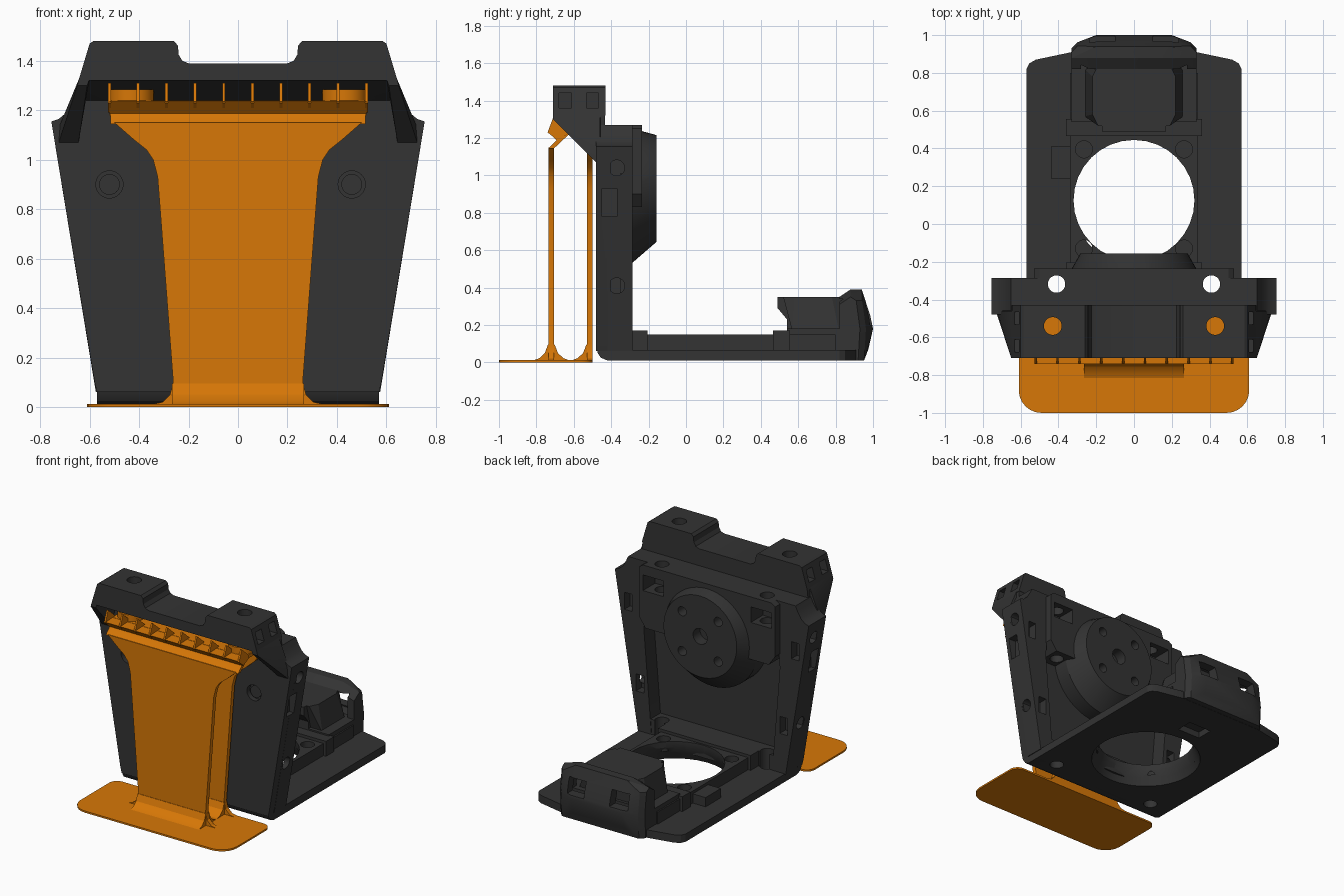
import bpy, bmesh, math
from mathutils import Vector

if "Cube" in bpy.data.objects:
    bpy.data.objects.remove(bpy.data.objects["Cube"])


def material(name, color):
    mat = bpy.data.materials.new(name)
    mat.use_nodes = True
    mat.diffuse_color = color
    mat.node_tree.nodes["Principled BSDF"].inputs["Base Color"].default_value = color
    return mat


BLACK = material("charcoal plastic", (.033, .033, .033, 1))
ORANGE = material("orange plastic", (.68, .185, .002, 1))


def finish(name, bm, mat):
    bmesh.ops.recalc_face_normals(bm, faces=bm.faces[:])
    mesh = bpy.data.meshes.new(name)
    bm.to_mesh(mesh)
    bm.free()
    obj = bpy.data.objects.new(name, mesh)
    bpy.context.scene.collection.objects.link(obj)
    mesh.materials.append(mat)
    return obj


def place(axis, u, v, w):
    """Point from in-plane coordinates u, v and depth w along the axis."""
    return Vector({"x": (w, u, v), "y": (u, w, v), "z": (u, v, w)}[axis])


def prism(name, outline, axis, low, high, mat=BLACK):
    bm = bmesh.new()
    rings = [[bm.verts.new(place(axis, u, v, w)) for u, v in outline] for w in (low, high)]
    for ring in rings:
        bm.faces.new(ring)
    count = len(outline)
    for i in range(count):
        j = (i + 1) % count
        bm.faces.new((rings[0][i], rings[0][j], rings[1][j], rings[1][i]))
    return finish(name, bm, mat)


def hull(name, points, mat=BLACK):
    bm = bmesh.new()
    for point in points:
        bm.verts.new(point)
    bmesh.ops.convex_hull(bm, input=bm.verts[:])
    loose = [v for v in bm.verts if not v.link_faces]
    bmesh.ops.delete(bm, geom=loose, context="VERTS")
    bmesh.ops.dissolve_limit(bm, angle_limit=.01, verts=bm.verts[:], edges=bm.edges[:])
    return finish(name, bm, mat)


def ring(axis, u, v, w, radius, sides=32):
    angles = [math.tau * i / sides for i in range(sides)]
    return [place(axis, u + radius * math.cos(a), v + radius * math.sin(a), w) for a in angles]


def rod(name, axis, u, v, low, high, radius, mat=BLACK):
    return hull(name, ring(axis, u, v, low, radius) + ring(axis, u, v, high, radius), mat)


def box(name, xs, ys, zs, mat=BLACK):
    return hull(name, [(x, y, z) for x in xs for y in ys for z in zs], mat)


def mirrored(half):
    return half + [(-u, v) for u, v in reversed(half)]


def cut(targets, cutter):
    cutter.hide_render = True
    for target in targets:
        mod = target.modifiers.new("cut", "BOOLEAN")
        mod.object = cutter
        mod.solver = "EXACT"
        bpy.context.view_layer.objects.active = target
        bpy.ops.object.modifier_apply(modifier=mod.name)
    bpy.data.objects.remove(cutter)


SIDES = (-1, 1)

# Upright wall: front panel, bottom sill and side flanges
shoulder = [(.755, 1.155), (.725, 1.165), (.695, 1.19), (.668, 1.235), (.652, 1.27)]
panel = prism("wall_panel", mirrored([(.57, .06), (.58, .1)] + shoulder), "y", -.48, -.4)
sill = prism("wall_sill", [(-.48, .09), (-.472, .05), (-.455, .025), (-.42, .01), (-.29, .01),
                           (-.29, .17), (-.4, .17)], "x", -.57, .57)
flanges = []
for s in SIDES:
    outline = [(.47, .06), (.575, .06)] + shoulder + [(.5, 1.27), (.53, .8)]
    flanges.append(prism("wall_flange", [(s * x, z) for x, z in outline], "y", -.42, -.287))
block = prism("motor_mount_block", mirrored([(.5, 1.27), (.53, 1.25), (.53, .9), (.48, .83)]),
              "y", -.41, -.235)

# Round motor mount with screw holes
boss = hull("motor_mount_disc", ring("y", 0, .93, -.157, .285, 48) + ring("y", 0, .93, -.23, .305, 48)
            + ring("y", 0, .89, -.29, .36, 48) + ring("y", 0, .89, -.41, .36, 48))
cut([boss], rod("cutter", "y", 0, .93, -.24, -.1, .055))
for sx in SIDES:
    for sz in SIDES:
        cut([boss], rod("cutter", "y", sx * .14, .93 + sz * .14, -.24, -.1, .032))

# Thin base plate with a raised centre and a large round opening
base = prism("base_plate", mirrored([(.56, -.42), (.57, -.4), (.57, .82), (.555, .85), (.52, .87),
                                     (.33, .91)]), "z", .01, .065)
deck = prism("base_deck", mirrored([(.34, -.3), (.34, .8)]), "z", .055, .15)
for y in (-.25, .51):
    box("deck_step", (-.36, .36), (y - .045, y + .045), (.055, .17))
box("side_tab", (-.44, -.32), (.24, .41), (.055, .13))
cut([base, deck], rod("cutter", "z", 0, .125, -.1, .3, .32))
cut([base, deck], hull("cutter", ring("z", 0, .125, 0, .37) + ring("z", 0, .125, .12, .315)))
cut([base], box("cutter", (-.09, .09), (.57, .69), (0, .08)))
for x in (-.265, .265):
    for y in (-.13, .395):
        cut([deck], rod("cutter", "z", x, y, .08, .3, .045))

# Vertical screw channels, pockets and side openings through the wall
for s, flange in zip(SIDES, flanges):
    cut([sill, base, block], rod("cutter", "z", s * .41, -.318, -.1, 1.4, .046))
    cut([block], box("cutter", (s * .34, s * .5), (-.37, -.1), (1.09, 1.2)))
    for z, x in ((.41, .634), (1.04, .737)):
        cut([flange], rod("cutter", "x", -.37, z, s * x - .06, s * x + .06, .042))
    for z, x in ((.4, .56), (.95, .65)):
        cut([flange], box("cutter", (s * (x - .03), s * (x + .03)), (-.35, -.2), (z - .06, z + .06)))
    cut([flange, panel], box("cutter", (s * .66, s * .8), (-.45, -.37), (.78, .93)))
for x in (-.52, .46):
    cut([panel], rod("cutter", "y", x, .9, -.5, -.445, .055))
    rod("front_screw", "y", x, .9, -.46, -.43, .042)

# Overhanging header with a central notch and a sloping underside
header = prism("header", mirrored([(.2, 1.39), (.225, 1.4), (.24, 1.425), (.243, 1.462), (.26, 1.48),
                                   (.585, 1.48), (.6, 1.47), (.645, 1.32)]), "y", -.71, -.43)
prism("header_neck", mirrored([(.64, 1.33), (.65, 1.25), (.62, 1.1)]), "y", -.47, -.432)
underside = prism("header_underside", [(-.705, 1.325), (-.45, 1.325), (-.45, 1.24), (-.48, 1.24)],
                  "x", -.63, .63)
for s in SIDES:
    hull("header_arm", [(s * x, y, z) for x, y, z in (
        (.6, -.71, 1.33), (.642, -.71, 1.33), (.61, -.71, 1.3), (.65, -.71, 1.3),
        (.6, -.46, 1.33), (.642, -.46, 1.33), (.645, -.48, 1.07), (.725, -.48, 1.07),
        (.655, -.46, 1.26), (.725, -.46, 1.13), (.645, -.44, 1.07))])
    cut([header, underside], rod("cutter", "z", s * .43, -.54, 1.2, 1.6, .047))
    for y in (-.645, -.5):
        cut([header], box("cutter", (s * .56, s * .7), (y - .033, y + .033), (1.36, 1.44)))

# Rear motor housing on the base
prism("housing_core", [(.49, .35), (.49, .29), (.54, .23), (.54, .12), (.84, .12), (.84, .35)],
      "x", -.17, .17)
hull("housing_body", [(s * x, y, z) for s in SIDES for x, y, z in (
    (.19, .52, .35), (.22, .58, .35), (.22, .78, .35), (.19, .84, .35),
    (.26, .57, .16), (.26, .82, .16))])
box("housing_foot", (-.33, .33), (.54, .86), (.055, .18))

# Rear clasp: a rounded shell, open forwards, with two windows
clasp_side = [(.82, .06), (.84, .02), (.92, .01), (.93, .18), (.91, .33), (.88, .35), (.82, .31)]
clasp_mid = [(.82, .03), (.93, .01), (.975, .07), (1, .18), (.985, .25), (.94, .39), (.88, .39), (.82, .35)]
clasp = hull("rear_clasp", [(s * .33, y, z) for s in SIDES for y, z in clasp_side]
             + [(s * .3, y + .032 * (y > .9), z) for s in SIDES for y, z in clasp_side]
             + [(s * .2, y, z) for s in SIDES for y, z in clasp_mid])
cut([clasp], prism("cutter", [(.78, .12), (.9, .12), (.93, .19), (.89, .34), (.78, .34)], "x", -.28, .28))
for s in SIDES:
    cut([clasp], box("cutter", (s * .1, s * .235), (.87, 1.1), (.2, .31)))

# Orange foot with rounded corners
corners = []
for cx, cy, start in ((.49, -.88, -90), (.55, -.56, 0)):
    r = .61 - cx
    for step in range(7):
        a = math.radians(start + step * 15)
        corners.append((cx + r * math.cos(a), cy + r * math.sin(a)))
prism("foot_plate", mirrored(corners), "z", 0, .012, ORANGE)

# Two upright sheets, flared at the foot and at the top
sheet = [(.35, .01), (.305, .02), (.275, .05), (.262, .1), (.315, .8), (.325, .93), (.343, 1),
         (.37, 1.04), (.42, 1.08), (.5, 1.15)]
prism("front_sheet", mirrored(sheet), "y", -.735, -.705, ORANGE)
prism("rear_sheet", mirrored(sheet + [(.52, 1.18), (.52, 1.23)]), "y", -.53, -.5, ORANGE)
fillet = [(.085, .01), (.05, .022), (.02, .05), (.003, .095), (-.005, .095), (-.005, .01)]
for name, y, direction in (("front_toe", -.735, -1), ("front_heel", -.705, 1), ("rear_toe", -.53, -1)):
    prism(name, [(y + direction * u, z) for u, z in fillet], "x", -.266, .266, ORANGE)

# Slanted lip, top deck and comb of thin fins
prism("sheet_lip", [(-.735, 1.145), (-.705, 1.145), (-.62, 1.225), (-.66, 1.24), (-.69, 1.19)],
      "x", -.515, .515, ORANGE)
prism("comb_bar", [(-.74, 1.235), (-.69, 1.185), (-.63, 1.22), (-.63, 1.24)], "x", -.52, .52, ORANGE)
box("sheet_deck", (-.52, .52), (-.66, -.5), (1.215, 1.238), ORANGE)
for i in range(10):
    x = -.52 + i * .1156
    prism("comb_fin", [(-.74, 1.23), (-.71, 1.31), (-.63, 1.24), (-.63, 1.22), (-.69, 1.19)],
          "x", x - .006, x + .006, ORANGE)
for s in SIDES:
    rod("locating_peg", "z", s * .43, -.57, 1.22, 1.285, .09, ORANGE)

# Smooth the round surfaces and keep the edges sharp
bpy.ops.object.select_all(action="DESELECT")
for obj in bpy.context.scene.objects:
    if obj.type == "MESH":
        obj.select_set(True)
        bpy.context.view_layer.objects.active = obj
bpy.ops.object.shade_smooth_by_angle(angle=math.radians(25))
